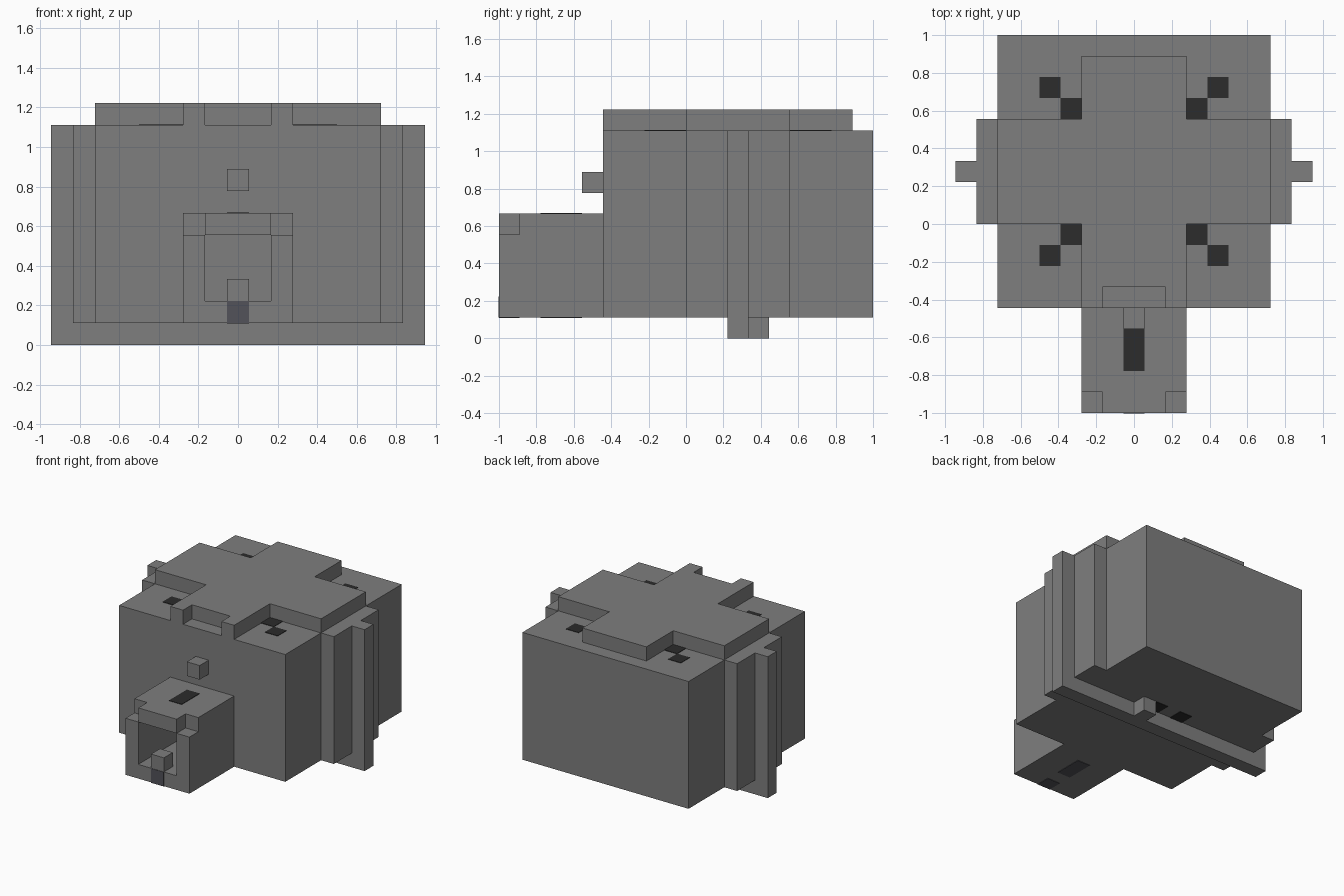
import bpy
import bmesh

cube = bpy.data.objects.get("Cube")
if cube:
    bpy.data.objects.remove(cube, do_unlink=True)

U = 1 / 9      # size of one block
SKIN = 0.03    # thickness of painted plates, in blocks


def material(name, rgb):
    mat = bpy.data.materials.new(name)
    mat.use_nodes = True
    mat.diffuse_color = (*rgb, 1)
    bsdf = next(n for n in mat.node_tree.nodes if n.type == 'BSDF_PRINCIPLED')
    bsdf.inputs["Base Color"].default_value = (*rgb, 1)
    return mat


GREY = material("mid_grey", (0.21, 0.21, 0.21))
BLACK = material("near_black", (0.025, 0.025, 0.025))
SLATE = material("slate", (0.085, 0.085, 0.1))


def prism(name, outline, z0, z1, mat=GREY):
    """Extrude a counter-clockwise plan outline from z0 to z1."""
    bm = bmesh.new()
    face = bm.faces.new([bm.verts.new((x * U, y * U, z0 * U)) for x, y in outline])
    grown = bmesh.ops.extrude_face_region(bm, geom=[face])["geom"]
    top = [v for v in grown if isinstance(v, bmesh.types.BMVert)]
    bmesh.ops.translate(bm, verts=top, vec=(0, 0, (z1 - z0) * U))
    bmesh.ops.recalc_face_normals(bm, faces=bm.faces)
    mesh = bpy.data.meshes.new(name)
    bm.to_mesh(mesh)
    bm.free()
    mesh.materials.append(mat)
    obj = bpy.data.objects.new(name, mesh)
    bpy.context.collection.objects.link(obj)
    return obj


def box(name, xs, ys, zs, mat=GREY):
    (x0, x1), (y0, y1) = xs, ys
    return prism(name, [(x0, y0), (x1, y0), (x1, y1), (x0, y1)], *zs, mat)


def mirrored(half):
    """Complete a right-hand outline with its mirror image."""
    return half + [(-x, y) for x, y in reversed(half)]


# Main body with stepped side ribs
prism("body", mirrored([(6.5, -4), (6.5, 0), (7.5, 0), (7.5, 2), (8.5, 2),
                        (8.5, 3), (7.5, 3), (7.5, 5), (6.5, 5), (6.5, 9)]), 1, 10)

# Cross-shaped top plate with a front notch
prism("top_plate", mirrored([(1.5, -3), (1.5, -4), (2.5, -4), (2.5, 0), (6.5, 0),
                             (6.5, 5), (2.5, 5), (2.5, 8)]), 10, 11)

# Cross bar and small peg underneath
box("bottom_bar", (-8.5, 8.5), (2, 3), (0, 1))
box("bottom_peg", (1.5, 2.5), (3, 4), (0, 1))

# Hollow snout
for side, x in (("left", 1.5), ("right", -2.5)):
    box(f"snout_wall_{side}", (x, x + 1), (-9, -4), (1, 5))
box("snout_floor", (-1.5, 1.5), (-9, -4), (1, 2))
prism("snout_roof", mirrored([(1.5, -9), (1.5, -8), (2.5, -8), (2.5, -4)]), 5, 6)
box("mouth_block", (-0.5, 0.5), (-9, -8), (2, 3))
box("front_knob", (-0.5, 0.5), (-5, -4), (7, 8))

# Painted marks on the snout
box("snout_top_stripe", (-0.5, 0.5), (-7, -5), (6, 6 + SKIN), BLACK)
box("snout_bottom_stripe", (-0.5, 0.5), (-7, -5), (1 - SKIN, 1), SLATE)
box("lip_mark_front", (-0.5, 0.5), (-9 - SKIN, -9), (1, 2), SLATE)
box("lip_mark_bottom", (-0.5, 0.5), (-9, -8), (1 - SKIN, 1), SLATE)

# Dark diagonal pairs in each corner of the top plate
for sx in (-1, 1):
    for sy in (-1, 1):
        for step in (0, 1):
            x, y = sx * (3 + step), 2.5 + sy * (3 + step)
            box("corner_mark", (x - 0.5, x + 0.5), (y - 0.5, y + 0.5),
                (10, 10 + SKIN), BLACK)

# Dark marks under the body
for x in (-1, 1):
    box("belly_mark", (x - 0.5, x + 0.5), (3, 4), (1 - SKIN, 1), BLACK)
